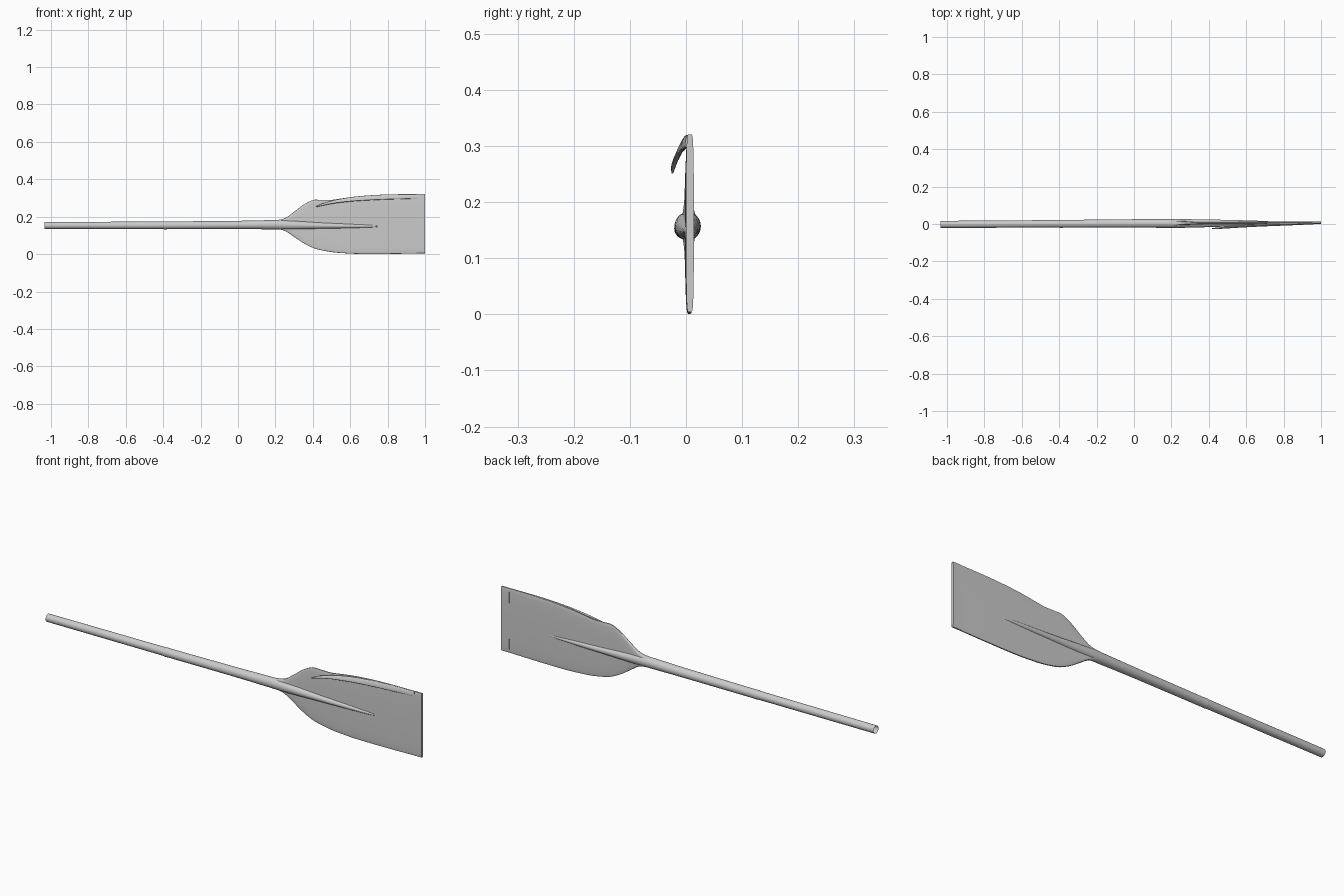
import bpy, bmesh, math

if "Cube" in bpy.data.objects:
    bpy.data.objects.remove(bpy.data.objects["Cube"])


def spline(keys, steps):
    """Catmull-Rom through section keys."""
    out = []
    for i in range(len(keys) - 1):
        p = [keys[max(i - 1, 0)], keys[i], keys[i + 1], keys[min(i + 2, len(keys) - 1)]]
        for s in range(steps):
            t = s / steps
            out.append([0.5 * (2 * b + (c - a) * t + (2 * a - 5 * b + 4 * c - d) * t * t
                               + (3 * b - a - 3 * c + d) * t ** 3) for a, b, c, d in zip(*p)])
    return out + [list(keys[-1])]


def loft(name, keys, power=1.0, segs=32, steps=5):
    """Skin sections (x, y low, z low, y high, z high, half thickness) along x."""
    bm = bmesh.new()
    rings = []
    for x, y0, z0, y1, z1, th in spline(keys, steps):
        cy, cz, ay, az = (y0 + y1) / 2, (z0 + z1) / 2, (y1 - y0) / 2, (z1 - z0) / 2
        n = math.hypot(ay, az)
        ring = []
        for k in range(segs):
            t = 2 * math.pi * k / segs
            c, s = math.cos(t), math.sin(t)
            w = math.copysign(abs(c) ** power, c) * th if abs(c) > 1e-6 else 0
            ring.append(bm.verts.new((x, cy + ay * s + w * az / n, cz + az * s - w * ay / n)))
        rings.append(ring)
    for r0, r1 in zip(rings, rings[1:]):
        for k in range(segs):
            j = (k + 1) % segs
            bm.faces.new((r0[k], r0[j], r1[j], r1[k]))
    bm.faces.new(rings[0])
    bm.faces.new(rings[-1])
    bmesh.ops.recalc_face_normals(bm, faces=bm.faces)
    me = bpy.data.meshes.new(name)
    bm.to_mesh(me)
    bm.free()
    ob = bpy.data.objects.new(name, me)
    bpy.context.collection.objects.link(ob)
    bpy.context.view_layer.objects.active = ob
    ob.select_set(True)
    bpy.ops.object.shade_smooth_by_angle(angle=math.radians(40))
    ob.select_set(False)
    return ob


# Round shaft with a slight step, running into the tapering blade spine
# (x, centre y, centre z, radius y, radius z)
shaft = [(-1, -.002, .153, .0185, .0185), (-.99, -.002, .153, .019, .019),
         (-.42, .001, .154, .020, .020), (-.39, .001, .154, .0215, .0215),
         (-.36, .001, .154, .0208, .0208), (0, .003, .156, .0225, .022),
         (.2, .003, .157, .0235, .025), (.3, .003, .155, .0225, .023),
         (.45, .004, .152, .019, .0165), (.6, .005, .150, .0145, .012),
         (.72, .005, .149, .0095, .007), (.77, .005, .149, .003, .002)]
loft("shaft_and_spine", [(x, y, z - rz, y, z + rz, ry) for x, y, z, ry, rz in shaft])

# Flat blade flaring out of the shaft (x, bottom z, top z, half thickness)
blade = [(.16, .138, .176, .018), (.2, .135, .181, .016), (.25, .124, .192, .012),
         (.3, .092, .226, .009), (.35, .059, .264, .008), (.4, .034, .289, .0075),
         (.44, .022, .290, .0075), (.5, .011, .290, .0075), (.55, .006, .297, .0075),
         (.65, .001, .310, .0075), (.8, .001, .319, .007), (1, .004, .321, .006)]
loft("blade", [(x, .004 + .003 * x, b, .004 + .003 * x, t, th) for x, b, t, th in blade],
     power=0.4, segs=64)

# Thin raised band across the blade tip
loft("tip_band", [(x, .007, .004, .007, .321, .0072) for x in (.955, 1)],
     power=0.3, segs=64, steps=1)

# Upper edge folded over the front, ending in a pointed lip
lip = [(.418, -.0245, .251, -.0235, .256, .002), (.45, -.0235, .259, -.021, .270, .004),
       (.5, -.021, .269, -.015, .284, .0045), (.54, -.0185, .275, -.010, .293, .005),
       (.62, -.014, .283, -.005, .306, .005), (.72, -.009, .289, -.001, .315, .005),
       (.82, -.005, .293, .002, .319, .005), (.96, .001, .297, .005, .320, .004)]
loft("folded_lip", lip, power=0.6, segs=24)
